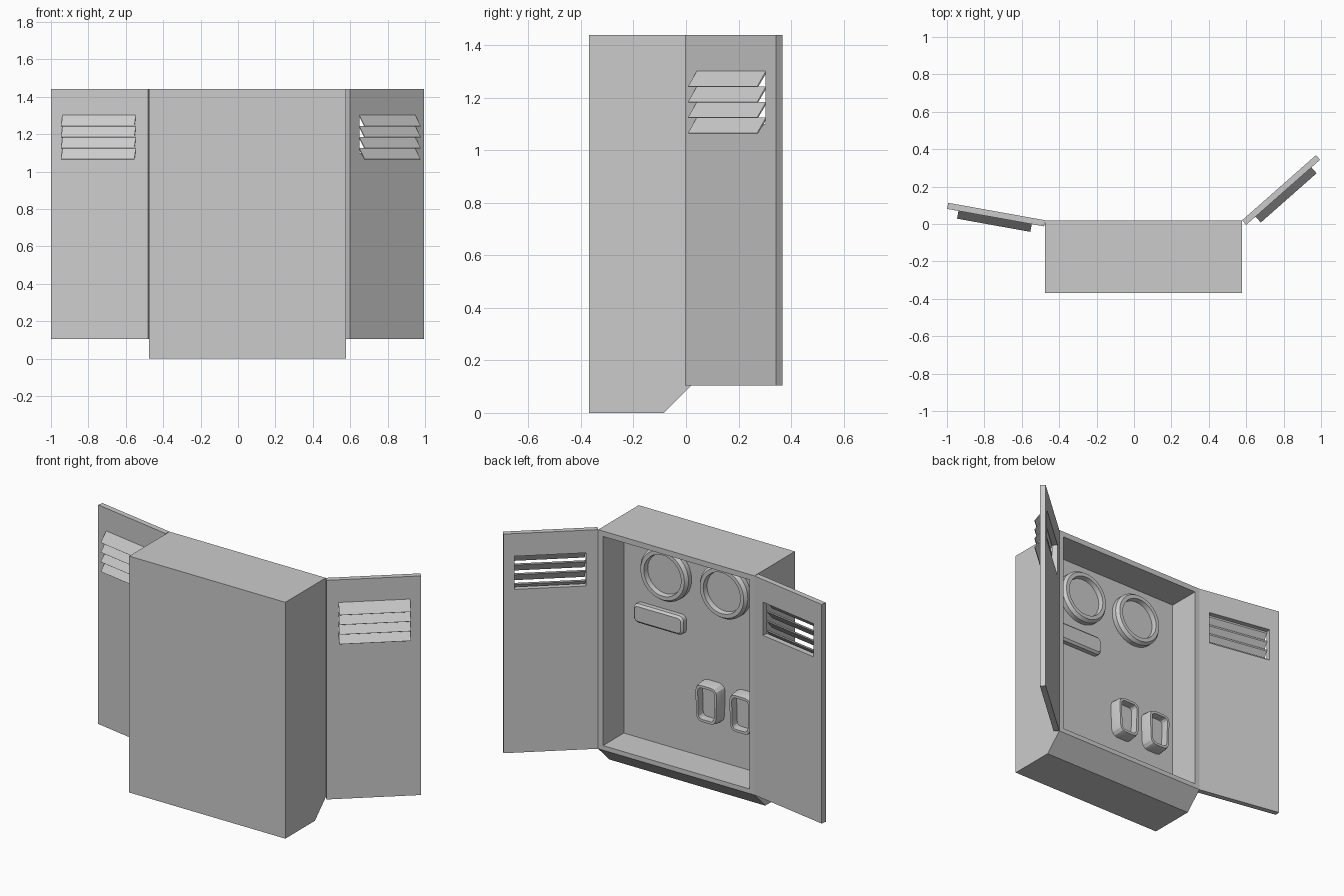
import bpy, bmesh
from math import sin, cos, pi, radians

if "Cube" in bpy.data.objects:
    bpy.data.objects.remove(bpy.data.objects["Cube"])


def loft(name, loops, closed=False, smooth=False):
    """Skin a list of equal-length point loops; cap the ends unless closed."""
    bm = bmesh.new()
    rows = [[bm.verts.new(p) for p in loop] for loop in loops]
    n = len(rows[0])
    pairs = list(zip(rows, rows[1:])) + ([(rows[-1], rows[0])] if closed else [])
    for a, b in pairs:
        for i in range(n):
            j = (i + 1) % n
            bm.faces.new((a[i], a[j], b[j], b[i]))
    if not closed:
        bm.faces.new(rows[0])
        bm.faces.new(rows[-1])
    bmesh.ops.remove_doubles(bm, verts=bm.verts, dist=1e-5)
    bmesh.ops.recalc_face_normals(bm, faces=bm.faces)
    mesh = bpy.data.meshes.new(name)
    bm.to_mesh(mesh)
    bm.free()
    ob = bpy.data.objects.new(name, mesh)
    bpy.context.collection.objects.link(ob)
    if smooth:
        bpy.ops.object.select_all(action='DESELECT')
        ob.select_set(True)
        bpy.context.view_layer.objects.active = ob
        bpy.ops.object.shade_smooth_by_angle(angle=radians(25))
    return ob


def rect(y, x0, x1, z0, z1):
    return [(x0, y, z0), (x1, y, z0), (x1, y, z1), (x0, y, z1)]


def rounded(y, cx, cz, w, h, r, seg=4, taper=0.0):
    """Rounded rectangle in the xz plane; taper narrows the lower end."""
    pts = []
    for k, (sx, sz) in enumerate([(1, 1), (-1, 1), (-1, -1), (1, -1)]):
        for i in range(seg + 1):
            a = (k + i / seg) * pi / 2
            x = sx * (w / 2 - r) + r * cos(a)
            z = sz * (h / 2 - r) + r * sin(a)
            x *= 1 - taper * (0.5 - z / h)
            pts.append((cx + x, y, cz + z))
    return pts


L, R, BACK, TOP = -0.475, 0.578, 0.02, 1.44
RIM, FLOOR, SILL = 0.033, -0.18, 0.105

# Cabinet: solid body, chamfered underside, hollow on the +y side
inner = (L + RIM, R - RIM, SILL + 0.028, TOP - RIM)
loft("cabinet", [
    rect(-0.37, L, R, 0, TOP),
    rect(-0.085, L, R, 0, TOP),
    rect(BACK, L, R, SILL, TOP),
    rect(BACK, *inner),
    rect(FLOOR, *inner),
])

# Two round rings with recessed discs
for i, x in enumerate((0.25, -0.15)):
    profile = [(0.162, -0.01), (0.162, 0.03), (0.148, 0.05), (0.125, 0.05), (0.12, 0.02)]
    loft(f"round_ring_{i + 1}",
         [rounded(FLOOR + h, x, 1.19, 2 * r, 2 * r, r, 10) for r, h in profile], smooth=True)

# Flat bar handle
loft("bar_panel", [
    rounded(FLOOR - 0.01, 0.29, 0.906, 0.335, 0.115, 0.03),
    rounded(FLOOR + 0.028, 0.29, 0.906, 0.335, 0.115, 0.03),
    rounded(FLOOR + 0.04, 0.29, 0.906, 0.31, 0.09, 0.02),
], smooth=True)

# Two pockets with recessed fronts
for i, x in enumerate((-0.058, -0.287)):
    dims = [(-0.01, 0.165, 0.24, 0.045), (0.045, 0.16, 0.235, 0.045), (0.07, 0.145, 0.22, 0.038),
            (0.07, 0.115, 0.19, 0.025), (0.025, 0.11, 0.185, 0.025)]
    loft(f"pocket_{i + 1}",
         [rounded(FLOOR + h, x, 0.492, w, t, r, 3, 0.1) for h, w, t, r in dims], smooth=True)

# Doors with louvred vents, built along the hinge line then swung open
T, WIDTH = 0.033, 0.5265
U0, U1 = 0.067, 0.465
for side, s, hinge, angle in (("right", 1, R, 41.4), ("left", -1, L, 10.2)):
    outer = (0, s * WIDTH, SILL, TOP)
    hole = (s * U0, s * U1, 1.10, 1.302)
    parts = [loft(f"{side}_door", [rect(-T, *outer), rect(0, *outer),
                                   rect(0, *hole), rect(-T, *hole)], closed=True)]
    # Four slats sloping down and outward
    for k in range(4):
        z = 1.302 - k * 0.059
        sect = [(-T + 0.002, z), (-T - 0.042, z - 0.058), (-T - 0.038, z - 0.061), (-T + 0.002, z - 0.010)]
        parts.append(loft(f"{side}_vent_slat_{k + 1}",
                          [[(s * u, y, zz) for y, zz in sect] for u in (U0, U1)]))
    for ob in parts:
        ob.location = (hinge, BACK, 0)
        ob.rotation_euler.z = s * radians(angle)
